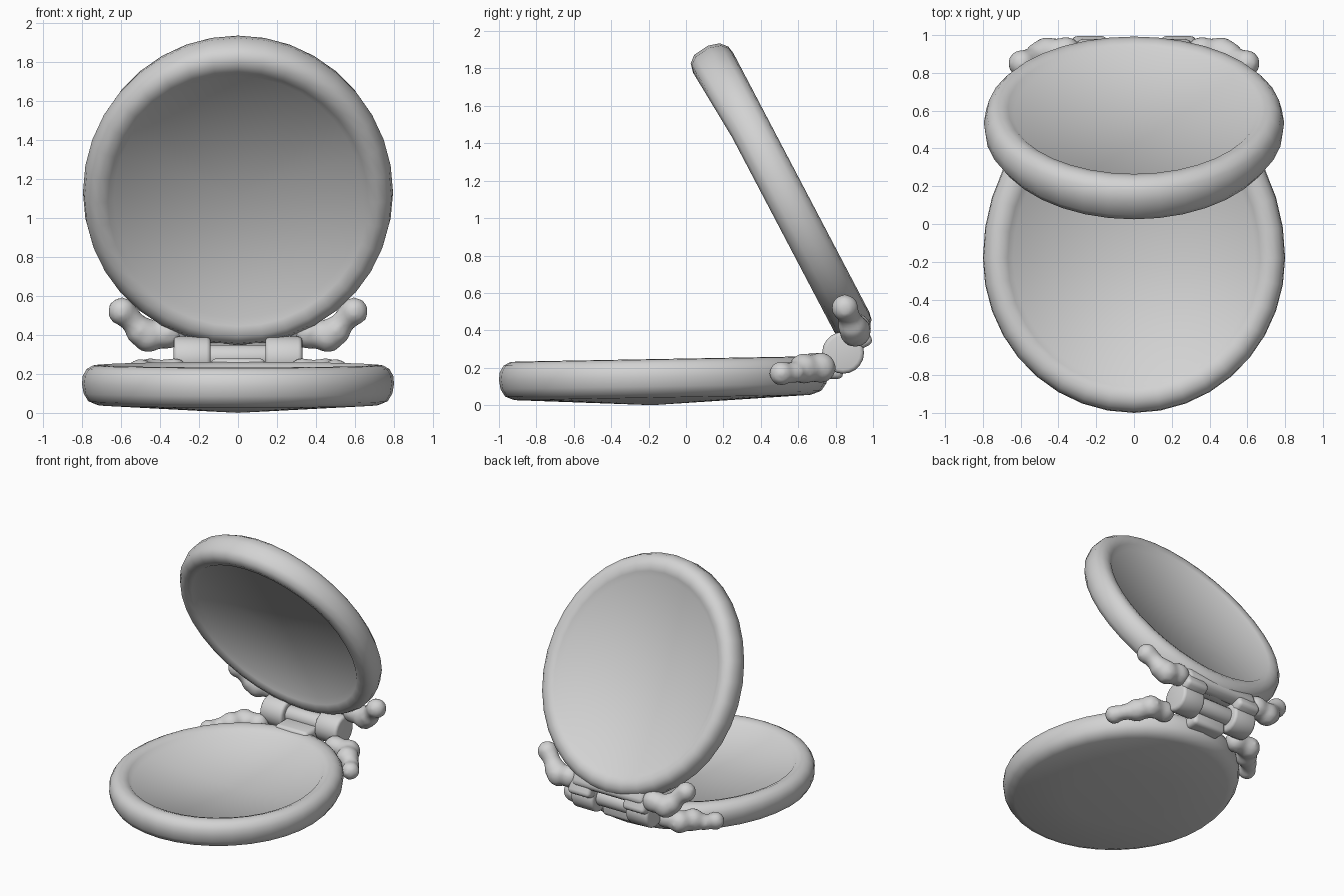
import bpy, bmesh, math
from mathutils import Matrix, Vector

if "Cube" in bpy.data.objects:
    bpy.data.objects.remove(bpy.data.objects["Cube"])

grey = bpy.data.materials.new("plain grey")
grey.diffuse_color = (0.65, 0.65, 0.65, 1)
grey.use_nodes = True
grey.node_tree.nodes["Principled BSDF"].inputs["Base Color"].default_value = grey.diffuse_color
TILT = math.radians(117.7)


def finish(name, bm, angle=60):
    bmesh.ops.recalc_face_normals(bm, faces=bm.faces)
    mesh = bpy.data.meshes.new(name)
    bm.to_mesh(mesh)
    bm.free()
    mesh.materials.append(grey)
    ob = bpy.data.objects.new(name, mesh)
    bpy.context.collection.objects.link(ob)
    bpy.ops.object.select_all(action='DESELECT')
    ob.select_set(True)
    bpy.context.view_layer.objects.active = ob
    bpy.ops.object.shade_smooth_by_angle(angle=math.radians(angle))
    return ob


def shell(name, profile, rx, front, back, rise, flare, matrix):
    """Closed egg-shaped disc from a radial profile, first and last points on the axis.
    rise tilts the whole disc; flare thickens its upper face towards +y."""
    bm, n, rings = bmesh.new(), 36, []
    for r, z in profile[1:-1]:
        ring = []
        for i in range(n):
            a = 2 * math.pi * i / n
            y = r * math.sin(a) * (back if math.sin(a) > 0 else front)
            lift = flare * max(0, y - 0.4) if z > 0 else 0
            ring.append(bm.verts.new((r * rx * math.cos(a), y, z + rise * y + lift)))
        rings.append(ring)
    for lo, hi in zip(rings, rings[1:]):
        for i in range(n):
            j = (i + 1) % n
            bm.faces.new((lo[i], lo[j], hi[j], hi[i]))
    for ring, point in ((rings[0], profile[0]), (rings[-1], profile[-1])):
        pole = bm.verts.new((0, 0, point[1]))
        for i in range(n):
            bm.faces.new((ring[i], ring[(i + 1) % n], pole))
    bm.transform(matrix)
    return finish(name, bm)


def barrel(name, x, y, z, radius, width):
    """Hinge barrel lying along x."""
    bm = bmesh.new()
    bmesh.ops.create_cone(bm, cap_ends=True, segments=20, radius1=radius, radius2=radius, depth=width,
                          matrix=Matrix.Translation((x, y, z)) @ Matrix.Rotation(math.pi / 2, 4, 'Y'))
    rims = [e for e in bm.edges if abs(e.verts[0].co.x - e.verts[1].co.x) < 1e-4]
    bmesh.ops.bevel(bm, geom=rims, offset=0.022, segments=3, affect='EDGES', profile=0.5)
    return finish(name, bm)


def block(name, loc, size, tilt=0.0, bevel=0.03):
    """Soft-edged box."""
    bm = bmesh.new()
    bmesh.ops.create_cube(bm, size=1, matrix=Matrix.Diagonal((*size, 1)))
    bmesh.ops.bevel(bm, geom=bm.edges[:], offset=bevel, segments=3, affect='EDGES', profile=0.5)
    bm.transform(Matrix.Translation(loc) @ Matrix.Rotation(tilt, 4, 'X'))
    return finish(name, bm)


def scroll(name, blobs, side):
    """Knobbly ornament: a chain of balls fused into one soft skin."""
    bm = bmesh.new()
    chain = [(Vector((side * x, y, z)), r) for x, y, z, r in blobs]
    for (p, r), (q, s) in zip(chain, chain[1:]):
        for k in range(5):
            t = k / 4
            radius = (r + (s - r) * t) * (1 - 0.12 * math.sin(math.pi * t))
            bmesh.ops.create_icosphere(bm, subdivisions=2, radius=radius,
                                       matrix=Matrix.Translation(p.lerp(q, t)))
    ob = finish(name, bm)
    remesh = ob.modifiers.new("fuse", 'REMESH')
    remesh.mode, remesh.voxel_size, remesh.use_smooth_shade = 'VOXEL', 0.016, True
    smooth = ob.modifiers.new("soften", 'SMOOTH')
    smooth.factor, smooth.iterations = 0.5, 6
    return ob


# Lower case: rounded rim, shallow sunken floor, slightly pointed underside
shell("base_case",
      [(0, 0), (0.45, 0.02), (0.9, 0.04), (0.96, 0.06), (0.99, 0.1), (1, 0.15), (0.995, 0.19),
       (0.97, 0.225), (0.93, 0.243), (0.885, 0.246), (0.835, 0.23), (0.8, 0.197), (0, 0.165)],
      0.8, 0.82, 0.94, 0.018, 0, Matrix.Translation((0, -0.18, 0)))

# Lid with a shallow sunken panel on both faces, leaning back over the hinge
shell("lid",
      [(0, -0.045), (0.8, -0.062), (0.84, -0.09), (0.89, -0.1),
       (0.94, -0.092), (0.98, -0.06), (1, 0), (0.99, 0.06), (0.955, 0.1), (0.9, 0.115),
       (0.84, 0.1), (0.8, 0.068), (0, 0.045)],
      0.795, 0.86, 0.895, 0, 0.06, Matrix.Translation((0, 0.535, 1.13)) @ Matrix.Rotation(TILT, 4, 'X'))

# Hinge between the two halves
barrel("hinge_rod", 0, 0.84, 0.285, 0.065, 0.34)
block("base_hinge_tab", (0, 0.74, 0.21), (0.28, 0.2, 0.14))
block("lid_hinge_plate", (0, 0.91, 0.435), (0.62, 0.11, 0.15), math.radians(27), 0.04)
for side, word in ((1, "right"), (-1, "left")):
    barrel(word + "_hinge_knuckle", side * 0.235, 0.84, 0.28, 0.112, 0.19)
    block(word + "_lid_hinge_tab", (side * 0.235, 0.915, 0.40), (0.19, 0.1, 0.2), math.radians(27))

    # Ornaments flanking the hinge on lid and base
    scroll(word + "_lid_scroll",
           [(0.36, 0.91, 0.41, 0.085), (0.46, 0.905, 0.395, 0.088), (0.5, 0.89, 0.42, 0.08),
            (0.56, 0.865, 0.49, 0.065), (0.595, 0.85, 0.52, 0.075)], side)
    scroll(word + "_base_scroll",
           [(0.33, 0.72, 0.205, 0.08), (0.45, 0.72, 0.2, 0.085), (0.5, 0.63, 0.195, 0.085),
            (0.57, 0.58, 0.175, 0.06), (0.61, 0.51, 0.17, 0.068)], side)
